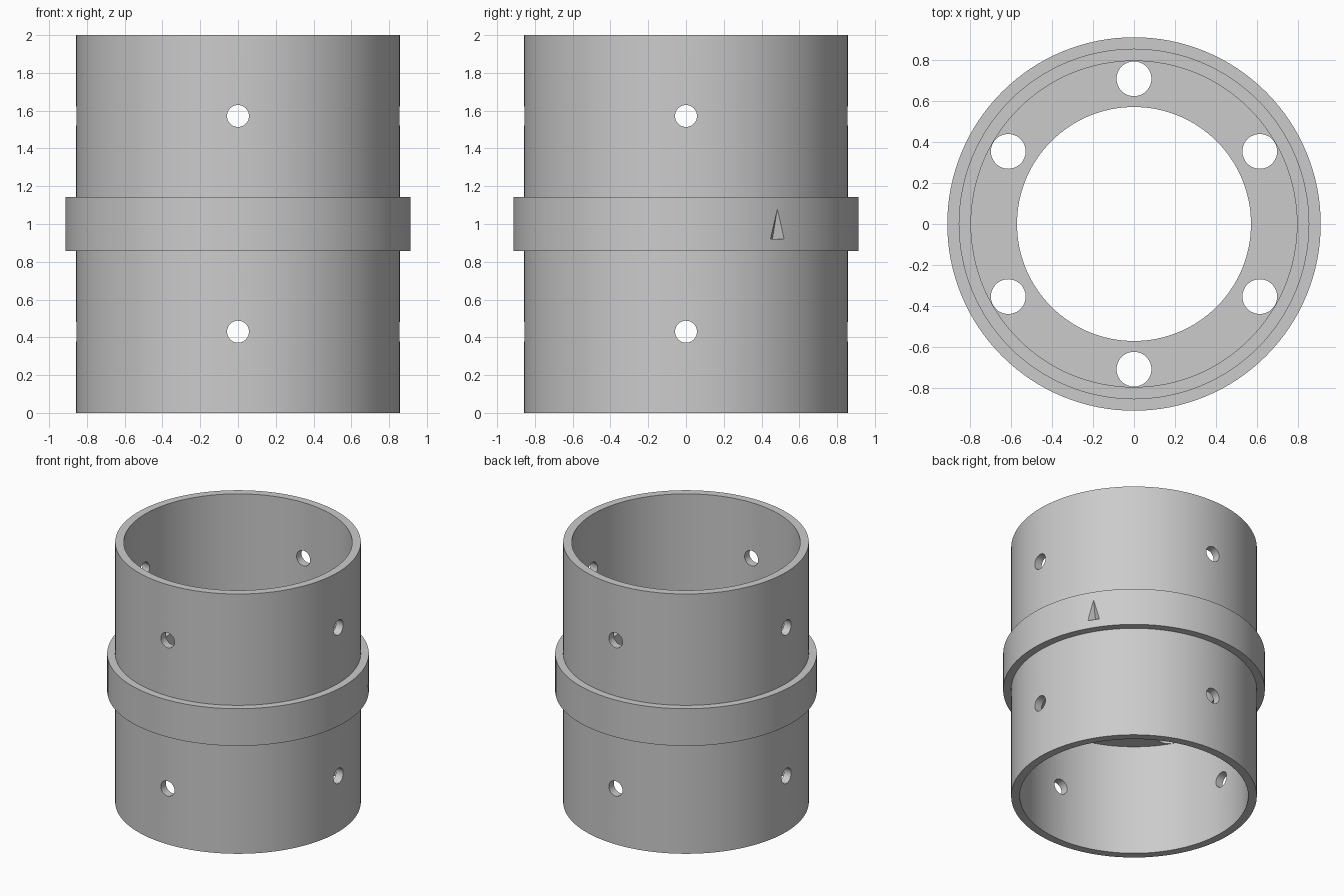
import bpy, bmesh
from math import pi, radians
from mathutils import Matrix, Vector

if "Cube" in bpy.data.objects:
    bpy.data.objects.remove(bpy.data.objects["Cube"], do_unlink=True)

OUTER, INNER, COLLAR, BORE = 0.857, 0.797, 0.913, 0.572
LOW, HIGH, TOP = 0.857, 1.143, 2.0

grey = bpy.data.materials.new("plain_grey")
grey.use_nodes = True
grey.diffuse_color = (0.6, 0.6, 0.6, 1)
grey.node_tree.nodes["Principled BSDF"].inputs["Base Color"].default_value = (0.6, 0.6, 0.6, 1)


def make_object(name, bm):
    bmesh.ops.recalc_face_normals(bm, faces=bm.faces)
    mesh = bpy.data.meshes.new(name)
    bm.to_mesh(mesh)
    bm.free()
    mesh.materials.append(grey)
    obj = bpy.data.objects.new(name, mesh)
    bpy.context.collection.objects.link(obj)
    return obj


def add_cylinder(bm, radius, depth, matrix):
    bmesh.ops.create_cone(bm, cap_ends=True, segments=48, radius1=radius,
                          radius2=radius, depth=depth, matrix=matrix)


# Tube with outer collar and inner flange, turned from one cross-section
profile = [(INNER, 0), (OUTER, 0), (OUTER, LOW), (COLLAR, LOW), (COLLAR, HIGH),
           (OUTER, HIGH), (OUTER, TOP), (INNER, TOP), (INNER, HIGH),
           (BORE, HIGH), (BORE, LOW), (INNER, LOW)]
bm = bmesh.new()
verts = [bm.verts.new((r, 0, z)) for r, z in profile]
edges = [bm.edges.new((v, verts[i - 1])) for i, v in enumerate(verts)]
bmesh.ops.spin(bm, geom=verts + edges, cent=(0, 0, 0), axis=(0, 0, 1),
               angle=2 * pi, steps=128, use_merge=True)
bmesh.ops.remove_doubles(bm, verts=bm.verts, dist=0.0001)
coupling = make_object("tube_coupling", bm)

# Cutter: six bolt holes down through the flange
bm = bmesh.new()
for i in range(6):
    turn = Matrix.Rotation(radians(30 + 60 * i), 4, "Z")
    add_cylinder(bm, 0.085, 0.5, turn @ Matrix.Translation((0.71, 0, 1)))

# Four screw holes through the wall at each end
for z in (0.43, 1.572):
    for i in range(4):
        turn = Matrix.Rotation(i * pi / 2, 4, "Z")
        add_cylinder(bm, 0.058, 0.3, turn @ Matrix.Translation((0.83, 0, z))
                     @ Matrix.Rotation(pi / 2, 4, "Y"))

# Pointed arrow notch in the collar
turn = Matrix.Rotation(radians(32), 4, "Z")
corners = [(COLLAR + 0.003, 0, 1.09), (COLLAR + 0.003, 0.046, 0.92),
           (COLLAR + 0.003, -0.046, 0.92), (COLLAR - 0.05, 0, 0.92)]
notch = [bm.verts.new(turn @ Vector(c)) for c in corners]
bmesh.ops.convex_hull(bm, input=notch)
cutter = make_object("hole_cutter", bm)
cutter.hide_render = True

# Cut the holes, then shade smooth with sharp rims
cut = coupling.modifiers.new("holes", "BOOLEAN")
cut.operation = "DIFFERENCE"
cut.solver = "EXACT"
cut.object = cutter
for obj in bpy.context.selected_objects:
    obj.select_set(False)
bpy.context.view_layer.objects.active = coupling
coupling.select_set(True)
bpy.ops.object.modifier_apply(modifier=cut.name)
bpy.data.objects.remove(cutter, do_unlink=True)
bpy.ops.object.shade_smooth_by_angle(angle=radians(30))
